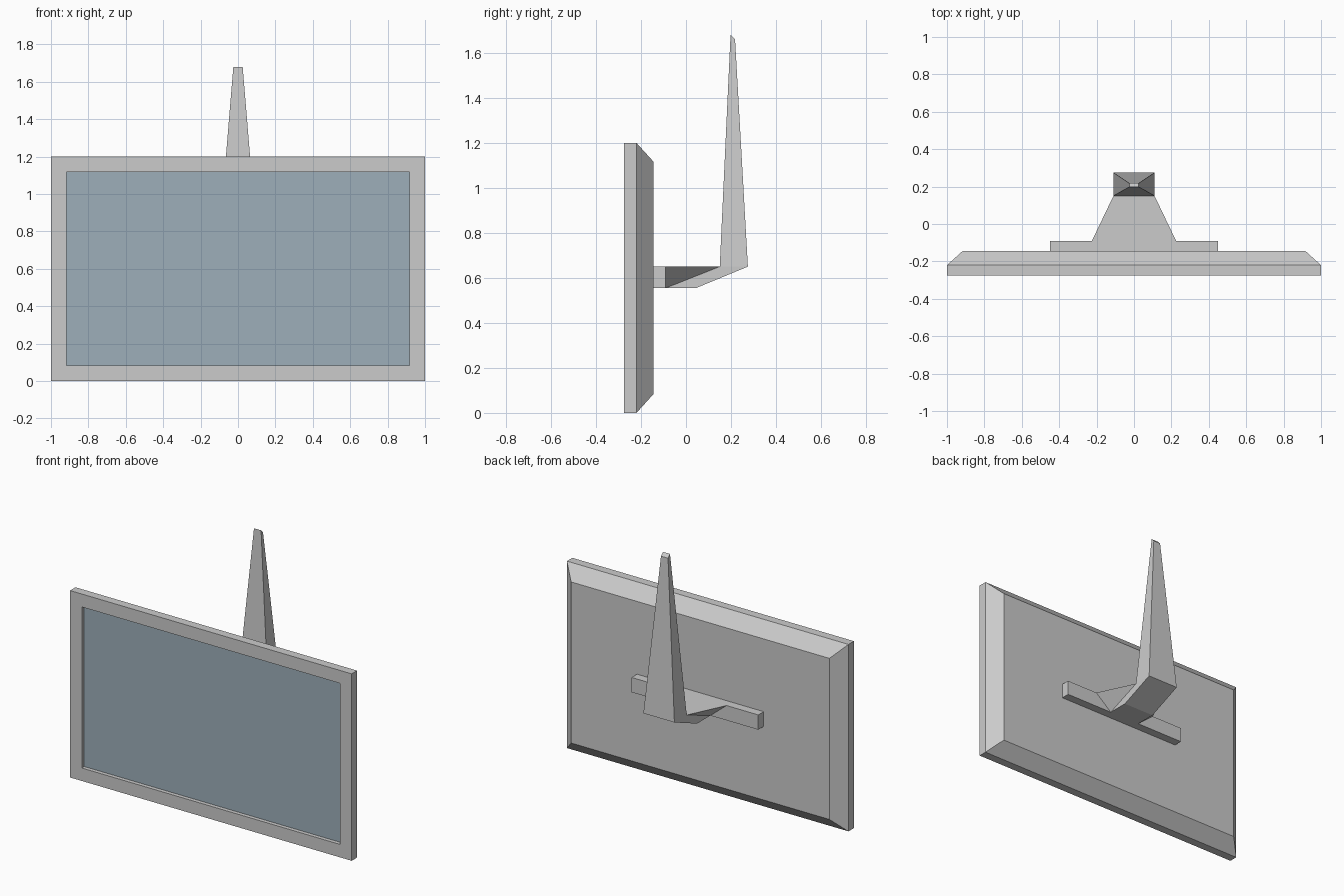
import bpy, bmesh

if "Cube" in bpy.data.objects:
    bpy.data.objects.remove(bpy.data.objects["Cube"])

HALF_W, HEIGHT, RIM = 1.0, 1.2, 0.083
Y_FRONT, Y_SIDE, Y_BACK, Y_GLASS, Y_BAR = -0.275, -0.22, -0.145, -0.25, -0.09
Z_LOW, Z_TOP = 0.555, 0.65


def panel_ring(y, inset):
    """Upright rectangle of the monitor outline, inset by a margin."""
    x, z0, z1 = HALF_W - inset, inset, HEIGHT - inset
    return [(-x, y, z0), (x, y, z0), (x, y, z1), (-x, y, z1)]


def cross_ring(x, y0, z0, y1, z1):
    """Four-sided section: front edge at (y0, z0), back edge at (y1, z1)."""
    return [(-x, y0, z0), (x, y0, z0), (x, y1, z1), (-x, y1, z1)]


def loft(bm, rings, cap_start=False, cap_end=False):
    vs = [[bm.verts.new(p) for p in ring] for ring in rings]
    for a, b in zip(vs, vs[1:]):
        for i in range(4):
            j = (i + 1) % 4
            bm.faces.new((a[i], a[j], b[j], b[i]))
    if cap_start:
        bm.faces.new(vs[0])
    if cap_end:
        bm.faces.new(vs[-1])
    return vs


def finish(bm, name):
    bmesh.ops.recalc_face_normals(bm, faces=bm.faces)
    mesh = bpy.data.meshes.new(name)
    bm.to_mesh(mesh)
    bm.free()
    obj = bpy.data.objects.new(name, mesh)
    bpy.context.collection.objects.link(obj)
    return obj


# Monitor casing: chamfered back, straight sides, recessed front rim
bm = bmesh.new()
loft(bm, [panel_ring(Y_BACK, RIM), panel_ring(Y_SIDE, 0), panel_ring(Y_FRONT, 0),
          panel_ring(Y_FRONT, RIM), panel_ring(Y_GLASS, RIM)], cap_start=True)
finish(bm, "casing")

# Screen
bm = bmesh.new()
face = bm.faces.new([bm.verts.new(p) for p in panel_ring(Y_GLASS, RIM)])
face.normal_update()
if face.normal.y > 0:
    face.normal_flip()
mesh = bpy.data.meshes.new("screen")
bm.to_mesh(mesh)
bm.free()
screen = bpy.data.objects.new("screen", mesh)
bpy.context.collection.objects.link(screen)
mat = bpy.data.materials.new("screen_glass")
mat.diffuse_color = (0.34, 0.43, 0.49, 1)
mat.use_nodes = True
mat.node_tree.nodes["Principled BSDF"].inputs["Base Color"].default_value = mat.diffuse_color
mesh.materials.append(mat)

# Mounting bar on the back
bm = bmesh.new()
loft(bm, [cross_ring(0.45, Y_BACK, z, Y_BAR, z) for z in (Z_LOW, Z_TOP)], True, True)
finish(bm, "mounting_bar")

# Tapered hanging post running down into the arm's sloped elbow
bm = bmesh.new()
tip, base, foot = loft(bm, [cross_ring(0.025, 0.198, 1.68, 0.218, 1.66),
                            cross_ring(0.11, 0.15, Z_TOP, 0.275, Z_TOP),
                            cross_ring(0.11, Y_BAR, Z_LOW, 0.045, Z_LOW)], True, True)
# Arm top flares out to meet the bar, with a triangular gusset on each side
inner = next(f for f in bm.faces if set(f.verts) == {base[0], base[1], foot[0], foot[1]})
bm.faces.remove(inner)
wing = [bm.verts.new((x, Y_BAR, Z_TOP)) for x in (-0.225, 0.225)]
bm.faces.new((wing[0], wing[1], base[1], base[0]))
bm.faces.new((wing[0], wing[1], foot[1], foot[0]))
for i in (0, 1):
    bm.faces.new((wing[i], base[i], foot[i]))
finish(bm, "hanging_arm")
